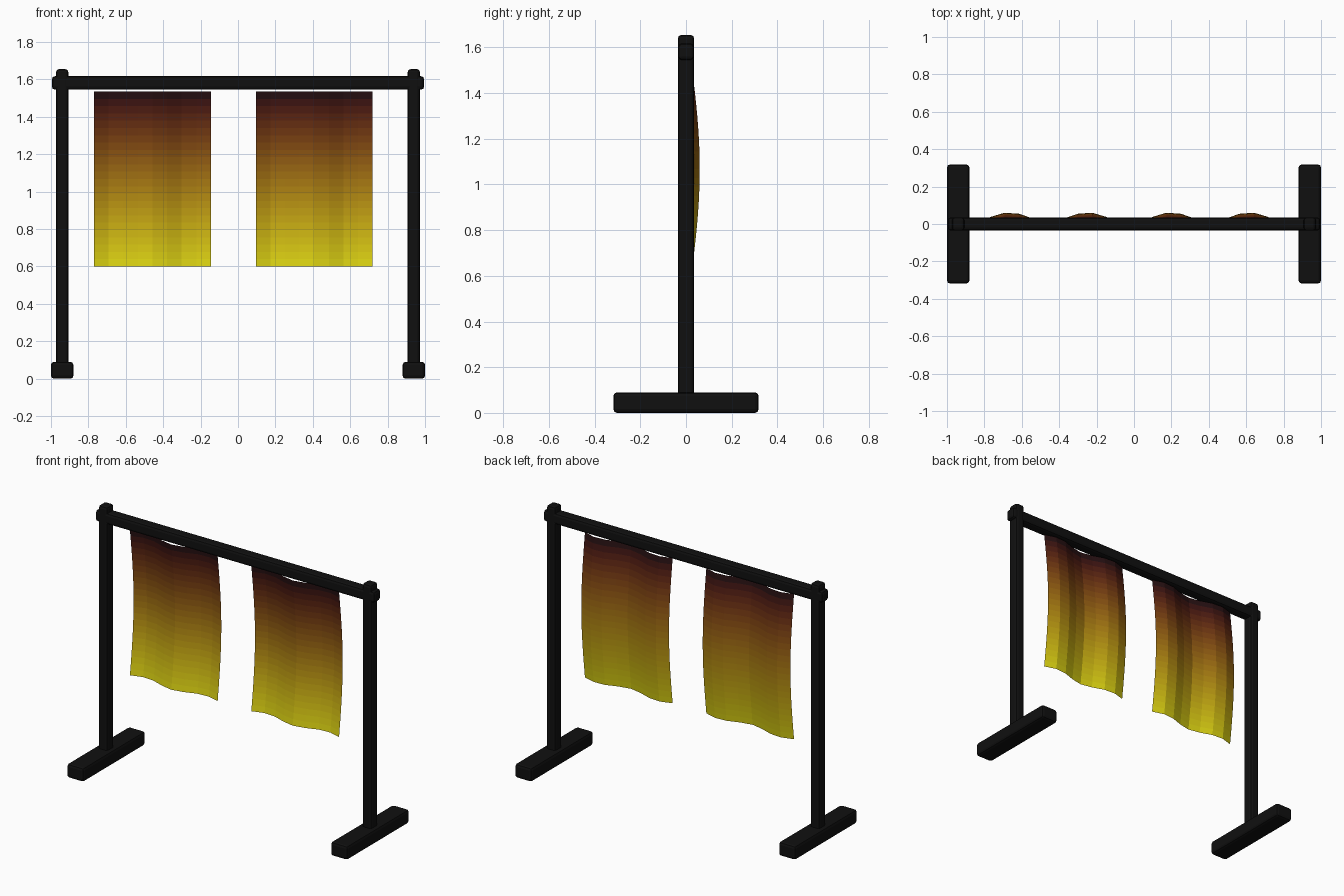
import bpy, bmesh, math

if "Cube" in bpy.data.objects:
    bpy.data.objects.remove(bpy.data.objects["Cube"])


def material(name, color):
    m = bpy.data.materials.new(name)
    m.diffuse_color = (*color, 1)
    m.use_nodes = True
    m.node_tree.nodes["Principled BSDF"].inputs["Base Color"].default_value = m.diffuse_color
    return m


black = material("black_frame", (0.005, 0.005, 0.005))


def bar(name, center, size, bevel=0.016):
    """Box with softened edges."""
    bpy.ops.mesh.primitive_cube_add(size=1, location=center)
    ob = bpy.context.object
    ob.name = name
    ob.scale = size
    bpy.ops.object.transform_apply(location=False, rotation=False, scale=True)
    mod = ob.modifiers.new("soft_edges", "BEVEL")
    mod.width = bevel
    mod.segments = 2
    ob.data.materials.append(black)
    return ob


# Frame: feet, posts and top rail
for side, sx in (("left", -1), ("right", 1)):
    bar(side + "_foot", (sx * 0.94, 0, 0.045), (0.12, 0.636, 0.09))
    bar(side + "_post", (sx * 0.94, 0, 0.835), (0.066, 0.072, 1.64))
bar("top_rail", (0, 0, 1.581), (1.99, 0.070, 0.072))

# Gradient of the cloth, black at the top to yellow at the hem
COLS, ROWS = 8, 24
TOP, BOTTOM, WIDTH = 1.535, 0.60, 0.625
bands = []
for r in range(ROWS):
    t = (r + 0.5) / ROWS
    bands.append(material(f"cloth_band_{r:02d}",
                          (0.005 + 0.72 * t, 0.005 + 0.67 * t * t, 0.006)))


def cloth(name, x0):
    """Hanging sheet: waves across the width, billows toward the back."""
    bm = bmesh.new()
    grid = []
    for r in range(ROWS + 1):
        v = r / ROWS
        row = []
        for c in range(COLS + 1):
            u = c / COLS
            y = 0.037 * math.sin(math.pi * v) + 0.025 * math.sin(3 * math.pi * u)
            row.append(bm.verts.new((x0 + WIDTH * u, y, TOP + (BOTTOM - TOP) * v)))
        grid.append(row)
    for r in range(ROWS):
        for c in range(COLS):
            f = bm.faces.new((grid[r][c], grid[r + 1][c],
                              grid[r + 1][c + 1], grid[r][c + 1]))
            f.material_index = r
    me = bpy.data.meshes.new(name)
    bm.to_mesh(me)
    bm.free()
    for m in bands:
        me.materials.append(m)
    bpy.context.collection.objects.link(bpy.data.objects.new(name, me))


# Two hanging cloths
cloth("left_cloth", -0.77)
cloth("right_cloth", 0.095)
